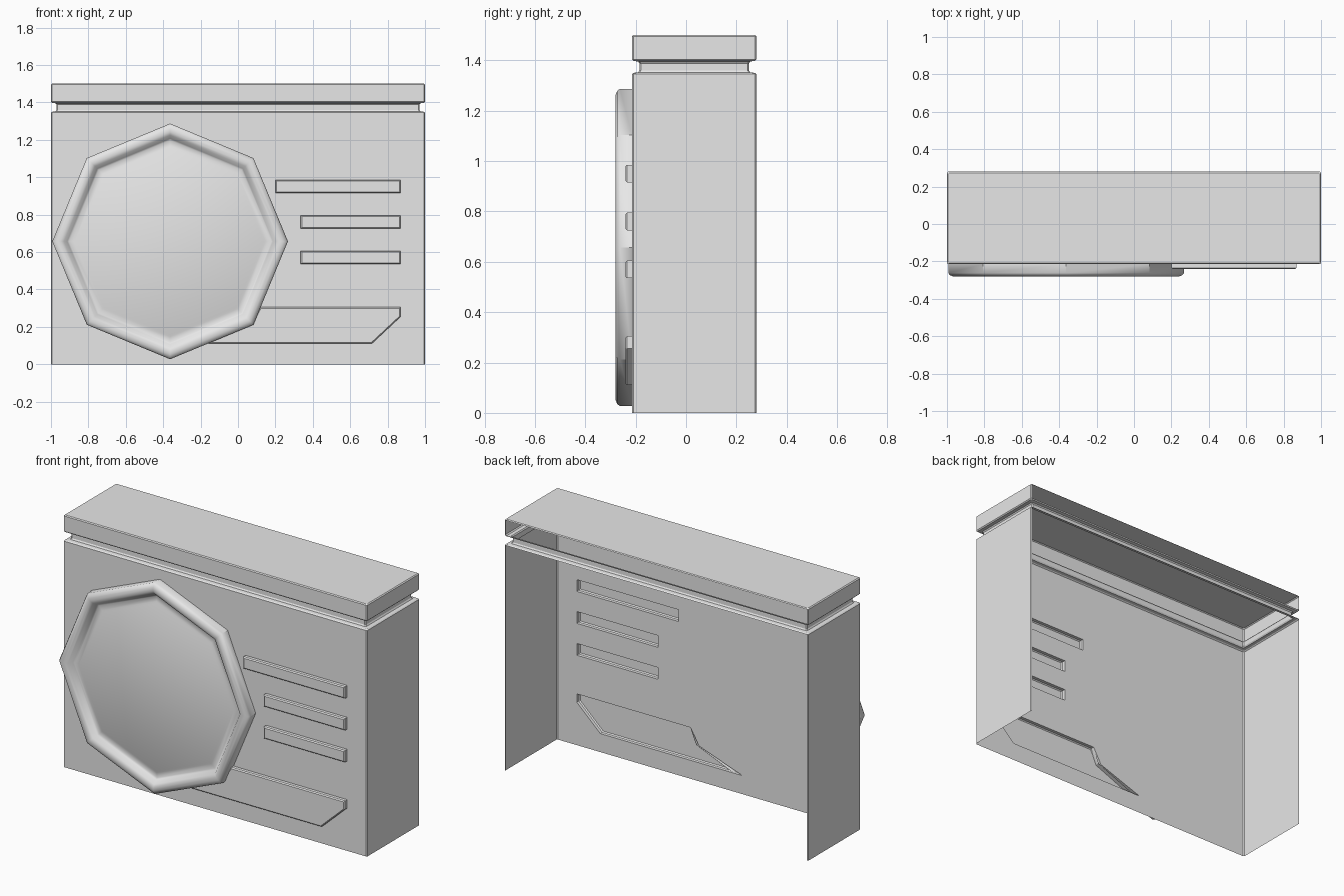
import bpy, bmesh, math

cube = bpy.data.objects.get("Cube")
if cube:
    bpy.data.objects.remove(cube, do_unlink=True)

GREY = (0.8, 0.8, 0.8, 1)
mat = bpy.data.materials.new("light grey")
mat.use_nodes = True
mat.diffuse_color = GREY
mat.node_tree.nodes["Principled BSDF"].inputs["Base Color"].default_value = GREY

FRONT, BACK, CHAMFER = -0.215, 0.28, 0.006
WALL_TOP = 1.345


def finish(name, bm, smooth=None):
    mesh = bpy.data.meshes.new(name)
    bm.to_mesh(mesh)
    bm.free()
    mesh.materials.append(mat)
    obj = bpy.data.objects.new(name, mesh)
    bpy.context.collection.objects.link(obj)
    if smooth:
        bpy.ops.object.select_all(action="DESELECT")
        obj.select_set(True)
        bpy.context.view_layer.objects.active = obj
        bpy.ops.object.shade_smooth_by_angle(angle=math.radians(smooth))
    return obj


def bridge(bm, low, high, skip=()):
    n = len(low)
    for i in range(n):
        if i not in skip:
            j = (i + 1) % n
            bm.faces.new((low[i], low[j], high[j], high[i]))


def outline(z, inset):
    """Chamfered rectangle, counterclockwise, starting on the front side."""
    c, x, f, b = CHAMFER, 1 - inset, FRONT + inset, BACK - inset
    return [(-x + c, f, z), (x - c, f, z), (x, f + c, z), (x, b - c, z),
            (x - c, b, z), (-x + c, b, z), (-x, b - c, z), (-x, f + c, z)]


# Casing: body, groove and lid in one open-backed shell
levels = [(0, 0), (WALL_TOP, 0), (1.35, 0.006), (1.352, 0.025), (1.36, 0.03),
          (1.388, 0.03), (1.395, 0.025), (1.398, 0.006), (1.404, 0),
          (1.495, 0), (1.5, 0.006)]
FRONT_SIDE, BACK_SIDE = 0, 4
bm = bmesh.new()
rings = [[bm.verts.new(p) for p in outline(z, d)] for z, d in levels]
for k in range(len(rings) - 1):
    skip = set()
    if k == 0:
        skip = {FRONT_SIDE, BACK_SIDE}
    elif levels[k + 1][0] - levels[k][0] > 0.08:
        skip = {BACK_SIDE}
    bridge(bm, rings[k], rings[k + 1], skip)
bm.faces.new(rings[-1])
finish("casing", bm)

# Outlines of the raised panels, counterclockwise from the front
def bar(left, bottom):
    return [(left, bottom), (0.87, bottom), (0.87, bottom + 0.07), (left, bottom + 0.07)]


panels = {
    "upper_bar": bar(0.2, 0.915),
    "middle_bar": bar(0.335, 0.725),
    "lower_bar": bar(0.335, 0.535),
    "base_panel": [(-0.22, 0.11), (0.715, 0.11), (0.87, 0.255),
                   (0.87, 0.305), (0.12, 0.305), (0.065, 0.21)],
}

# Front wall with an opening behind each raised panel
bm = bmesh.new()
edge = 1 - CHAMFER
wall = [(-edge, 0), (edge, 0), (edge, WALL_TOP), (-edge, WALL_TOP)]
for loop in [wall, *panels.values()]:
    vs = [bm.verts.new((x, FRONT, z)) for x, z in loop]
    for a, b in zip(vs, vs[1:] + vs[:1]):
        bm.edges.new((a, b))
bmesh.ops.triangle_fill(bm, use_beauty=True, edges=bm.edges[:], normal=(0, -1, 0))
bm.normal_update()
bmesh.ops.reverse_faces(bm, faces=[f for f in bm.faces if f.normal.y > 0])
finish("front_wall", bm)

# Raised hollow panels with a narrow bevelled rim
for name, loop in panels.items():
    bm = bmesh.new()
    base = [bm.verts.new((x, FRONT, z)) for x, z in loop]
    top = [bm.verts.new((x, FRONT - 0.025, z)) for x, z in loop]
    bridge(bm, base, top)
    cap = bm.faces.new(top)
    bm.normal_update()
    bmesh.ops.bevel(bm, geom=list(cap.edges), offset=0.006, segments=1,
                    affect="EDGES", clamp_overlap=True)
    finish(name, bm)

# Eight-sided fan cover: stepped rim around a recessed plate
profile = [(0.63, FRONT), (0.63, -0.262), (0.622, -0.273), (0.605, -0.28),
           (0.585, -0.28), (0.568, -0.273), (0.55, -0.248), (0.54, -0.243),
           (0.51, -0.246), (0.5, -0.25)]
bm = bmesh.new()
loops = []
for r, y in profile:
    angles = [math.tau * i / 8 for i in range(8)]
    loops.append([bm.verts.new((-0.363 + r * math.cos(a), y, 0.657 + r * math.sin(a)))
                  for a in angles])
for low, high in zip(loops, loops[1:]):
    bridge(bm, low, high)
bm.faces.new(loops[-1])
finish("fan_cover", bm, smooth=40)
